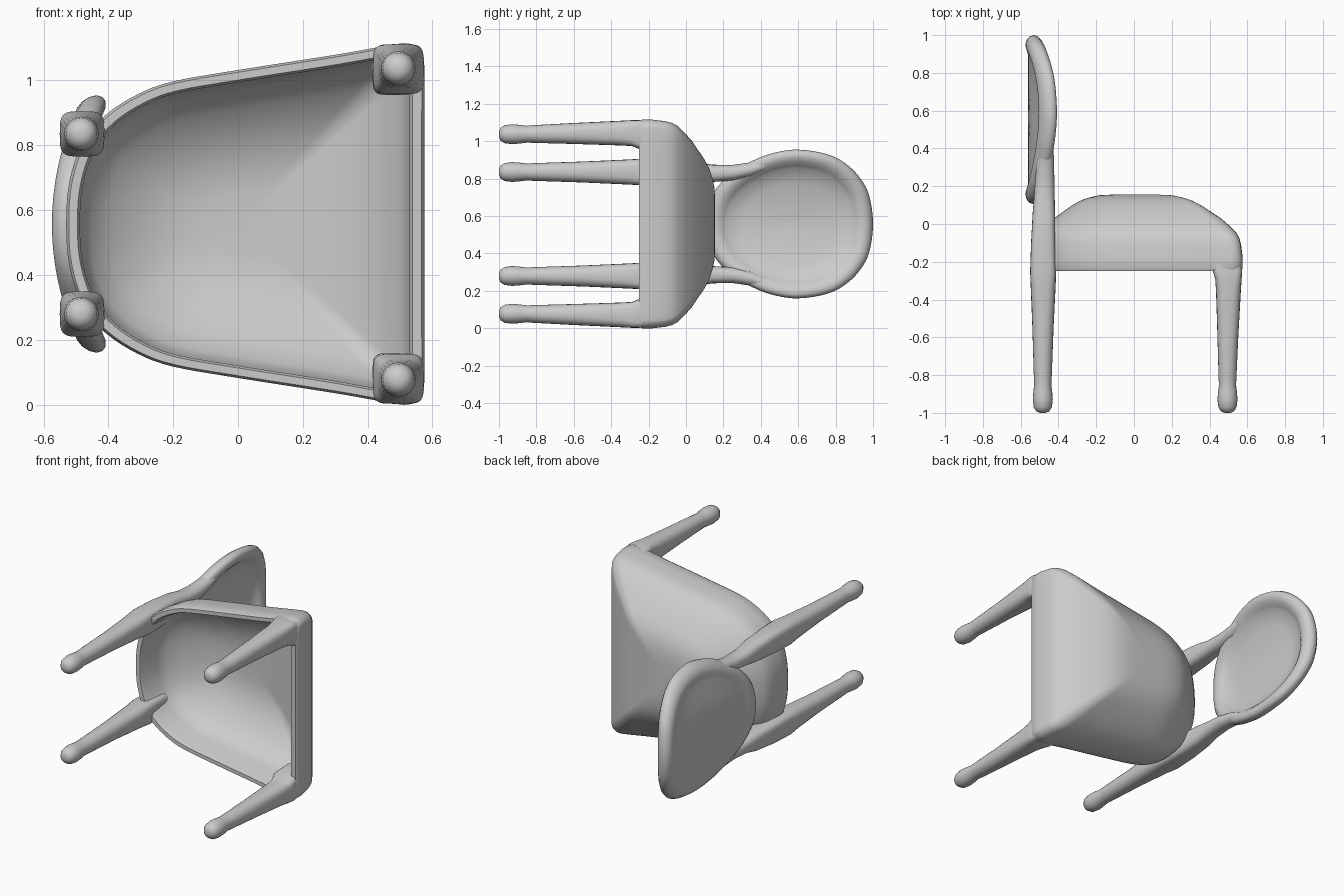
import bpy, bmesh, math
from mathutils import Vector

# Chair lying on its side: legs point to -y, seat front to +x, width along z
MID = 0.557

mat = bpy.data.materials.new("grey")
mat.diffuse_color = (0.6, 0.6, 0.6, 1)


def loft(name, rings, angle=50):
    """Skin a list of equal-length closed rings and cap both ends."""
    bm = bmesh.new()
    vr = [[bm.verts.new(p) for p in r] for r in rings]
    n = len(vr[0])
    for a, b in zip(vr, vr[1:]):
        for i in range(n):
            j = (i + 1) % n
            bm.faces.new((a[i], a[j], b[j], b[i]))
    bm.faces.new(vr[0])
    bm.faces.new(vr[-1])
    bmesh.ops.recalc_face_normals(bm, faces=bm.faces)
    me = bpy.data.meshes.new(name)
    bm.to_mesh(me)
    bm.free()
    me.materials.append(mat)
    ob = bpy.data.objects.new(name, me)
    bpy.context.collection.objects.link(ob)
    bpy.ops.object.select_all(action='DESELECT')
    ob.select_set(True)
    bpy.context.view_layer.objects.active = ob
    bpy.ops.object.shade_smooth_by_angle(angle=math.radians(angle))
    return ob


def smooth_loop(half, steps=4):
    """Mirror a half outline (a, w) across w = 0 and round it with a spline."""
    pts = [Vector(p) for p in half]
    pts += [Vector((p.x, -p.y)) for p in reversed(pts[1:-1])]
    n, out = len(pts), []
    for i in range(n):
        p0, p1, p2, p3 = (pts[(i + k) % n] for k in (-1, 0, 1, 2))
        for s in range(steps):
            t = s / steps
            out.append(0.5 * (2 * p1 + (p2 - p0) * t
                              + (2 * p0 - 5 * p1 + 4 * p2 - p3) * t * t
                              + (3 * p1 - p0 - 3 * p2 + p3) * t ** 3))
    return out


# Seat: hollow domed cushion, open underneath
seat_line = smooth_loop([(0.575, 0), (0.575, 0.25), (0.575, 0.48), (0.565, 0.535),
                         (0.525, 0.557), (0.46, 0.55), (0.3, 0.522), (0, 0.475),
                         (-0.2, 0.44), (-0.31, 0.4), (-0.41, 0.335),
                         (-0.48, 0.25), (-0.52, 0.13), (-0.53, 0)])
seat_profile = [(0.02, 0.156), (0.2, 0.156), (0.35, 0.152), (0.45, 0.14),
                (0.53, 0.125), (0.62, 0.098), (0.7, 0.068), (0.8, 0.03),
                (0.88, -0.01), (0.94, -0.045), (0.97, -0.075), (0.985, -0.11),
                (1.0, -0.18), (1.0, -0.235), (0.985, -0.25), (0.935, -0.25),
                (0.92, -0.235), (0.91, -0.1), (0.86, -0.045), (0.75, 0.01),
                (0.6, 0.06), (0.4, 0.105), (0.2, 0.115), (0.02, 0.115)]
loft("seat", [[(p.x * t, y, MID + p.y * t) for p in seat_line]
              for t, y in seat_profile])

# Backrest: curved oval panel with a raised rounded rim
back_line = smooth_loop([(1.0, 0), (0.98, 0.15), (0.935, 0.24), (0.87, 0.31),
                         (0.79, 0.36), (0.69, 0.388), (0.57, 0.397), (0.45, 0.375),
                         (0.35, 0.335), (0.25, 0.275), (0.17, 0.2),
                         (0.12, 0.11), (0.105, 0)])
back_profile = [(0.02, 0.012), (0.3, 0.012), (0.55, 0.012), (0.74, 0.014),
                (0.79, 0.03), (0.85, 0.043), (0.9, 0.044), (0.95, 0.036),
                (0.985, 0.02), (1.0, 0), (0.985, -0.022), (0.95, -0.037),
                (0.9, -0.044), (0.85, -0.043), (0.79, -0.034), (0.74, -0.03),
                (0.55, -0.03), (0.3, -0.03), (0.02, -0.03)]


def back_point(p, t, dx):
    w = p.y * t
    return (-0.53 + 0.095 * (w / 0.397) ** 2 + dx, 0.56 + (p.x - 0.56) * t, MID + w)


loft("backrest", [[back_point(p, t, dx) for p in back_line] for t, dx in back_profile])


# Legs: rows of y, x, w, x radius, w radius, squareness
def leg(name, rows, side):
    rings = []
    for y, x, w, rx, rw, sq in rows:
        ring = []
        for i in range(24):
            a = 2 * math.pi * i / 24
            c, s = math.cos(a), math.sin(a)
            ring.append((x + rx * math.copysign(abs(c) ** (2 / sq), c), y,
                         MID + side * (w + rw * math.copysign(abs(s) ** (2 / sq), s))))
        rings.append(ring)
    loft(name, rings)


def foot(x, w):
    return [(-1.0, x, w, 0.015, 0.015, 2), (-0.992, x, w, 0.034, 0.034, 2),
            (-0.97, x, w, 0.048, 0.048, 2), (-0.93, x, w, 0.053, 0.053, 2),
            (-0.89, x, w, 0.05, 0.05, 2), (-0.85, x, w, 0.045, 0.045, 2)]


front_rows = foot(0.495, 0.48) + [
    (-0.82, 0.495, 0.481, 0.047, 0.047, 2), (-0.6, 0.497, 0.484, 0.055, 0.056, 2.3),
    (-0.35, 0.5, 0.486, 0.066, 0.066, 3), (-0.29, 0.5, 0.486, 0.07, 0.069, 4),
    (-0.25, 0.495, 0.478, 0.078, 0.077, 5), (-0.12, 0.485, 0.468, 0.07, 0.07, 5)]
back_rows = foot(-0.483, 0.278) + [
    (-0.82, -0.483, 0.278, 0.047, 0.047, 2), (-0.55, -0.482, 0.278, 0.056, 0.056, 2.3),
    (-0.33, -0.481, 0.278, 0.066, 0.066, 3), (-0.25, -0.481, 0.278, 0.069, 0.07, 4),
    (-0.1, -0.481, 0.278, 0.064, 0.066, 4), (0.05, -0.477, 0.275, 0.06, 0.06, 3),
    (0.14, -0.475, 0.271, 0.055, 0.046, 2.5), (0.25, -0.472, 0.274, 0.05, 0.042, 2.2),
    (0.35, -0.468, 0.292, 0.044, 0.038, 2), (0.42, -0.46, 0.315, 0.032, 0.03, 2)]
for side, tag in ((1, "left"), (-1, "right")):
    leg("front_leg_" + tag, front_rows, side)
    leg("back_leg_" + tag, back_rows, side)
